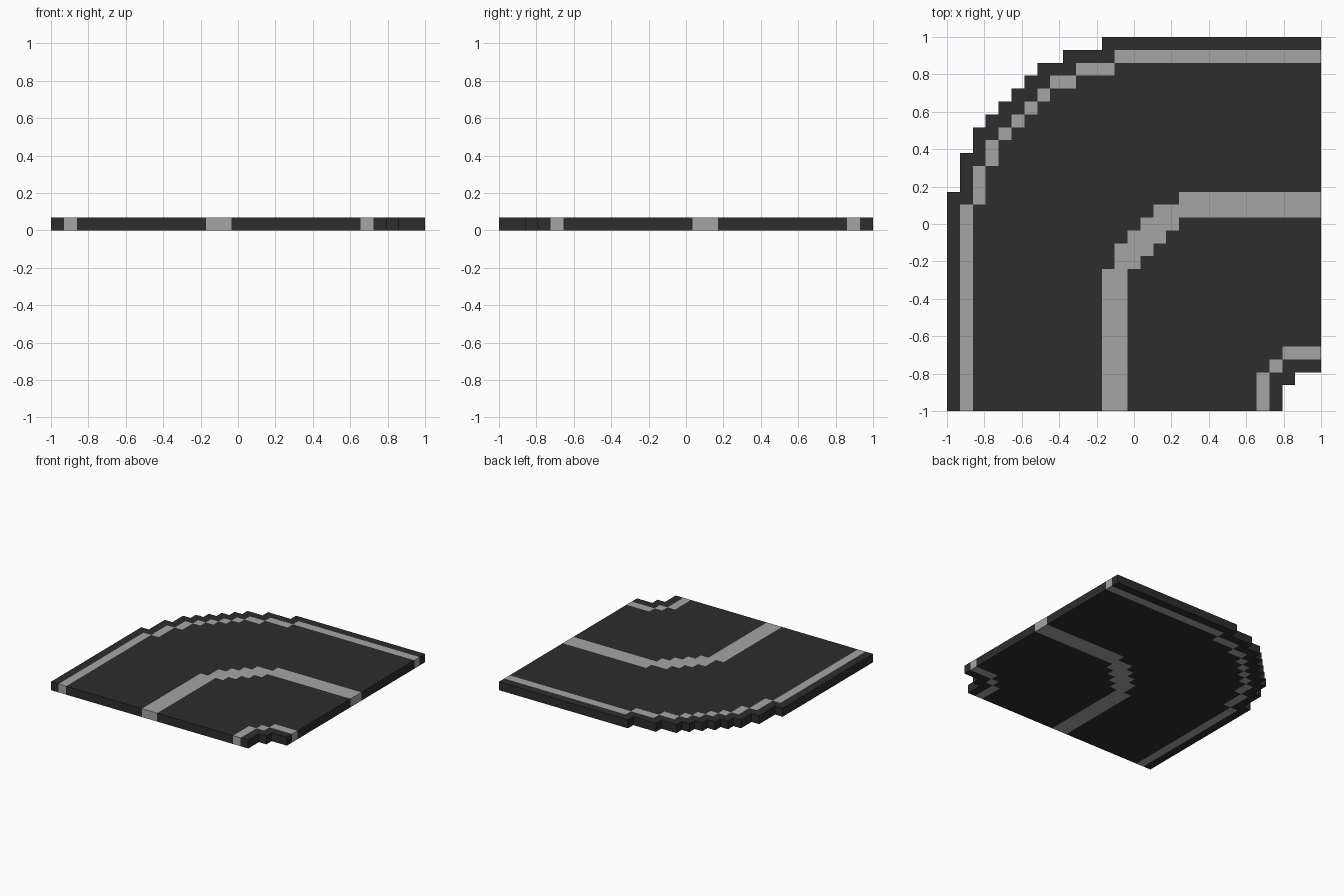
import bpy
import bmesh
import math

if "Cube" in bpy.data.objects:
    bpy.data.objects.remove(bpy.data.objects["Cube"])

N = 29              # blocks along each side
S = 2 / N           # block size, also the slab thickness

# Stepped lines as (row, first column, last column); the other half of the
# bend is the same steps with row and column swapped
OUTER_LINE = [(1, 13, 28), (2, 10, 12), (3, 8, 9), (4, 7, 7), (5, 6, 6)]
CENTRE_LINE = [(12, 18, 28), (13, 16, 28), (14, 15, 17), (15, 15, 16)]
INNER_LINE = [(24, 26, 28), (25, 25, 25)]
# First solid column of each row on the rounded outer corner
CORNER = [12, 9, 7, 6, 5, 4, 3, 2, 2, 1, 1, 1]


def mirrored_cells(runs):
    cells = {(r, c) for r, a, b in runs for c in range(a, b + 1)}
    return cells | {(c, r) for r, c in cells}


def make_material(name, value):
    m = bpy.data.materials.new(name)
    m.diffuse_color = (value, value, value, 1)
    m.use_nodes = True
    m.node_tree.nodes["Principled BSDF"].inputs["Base Color"].default_value = m.diffuse_color
    return m


def is_road(r, c):
    if r < len(CORNER) and c < CORNER[r]:
        return False
    return not (r >= 26 and c >= 26 and (r, c) != (26, 26))


painted = mirrored_cells(OUTER_LINE + CENTRE_LINE + INNER_LINE)

# Flat stepped outline, coloured by block
bm = bmesh.new()
grid = {}


def corner(r, c):
    if (r, c) not in grid:
        grid[r, c] = bm.verts.new((-1 + c * S, 1 - r * S, 0))
    return grid[r, c]


for r in range(N):
    for c in range(N):
        if is_road(r, c):
            f = bm.faces.new([corner(r, c), corner(r + 1, c),
                              corner(r + 1, c + 1), corner(r, c + 1)])
            f.material_index = int((r, c) in painted)

# Raise the slab; the rim walls take the colour of the block beside them
base = bm.faces[:]
rim = [(e.verts[0], e.verts[1], e.link_faces[0].material_index)
       for e in bm.edges if e.is_boundary]
top = {v: bm.verts.new((v.co.x, v.co.y, S)) for v in bm.verts[:]}
for f in base:
    t = bm.faces.new([top[v] for v in f.verts])
    t.material_index = f.material_index
for a, b, index in rim:
    w = bm.faces.new([a, b, top[b], top[a]])
    w.material_index = index
bmesh.ops.recalc_face_normals(bm, faces=bm.faces[:])

# Merge flat blocks of one colour into clean faces
bmesh.ops.dissolve_limit(bm, angle_limit=math.radians(1), verts=bm.verts[:],
                         edges=bm.edges[:], delimit={'MATERIAL'})
bmesh.ops.triangulate(bm, faces=[f for f in bm.faces if len(f.verts) > 4])

mesh = bpy.data.meshes.new("road_bend")
bm.to_mesh(mesh)
bm.free()
mesh.materials.append(make_material("dark asphalt", 0.026))
mesh.materials.append(make_material("light grey line", 0.376))
road = bpy.data.objects.new("road_bend", mesh)
bpy.context.collection.objects.link(road)
